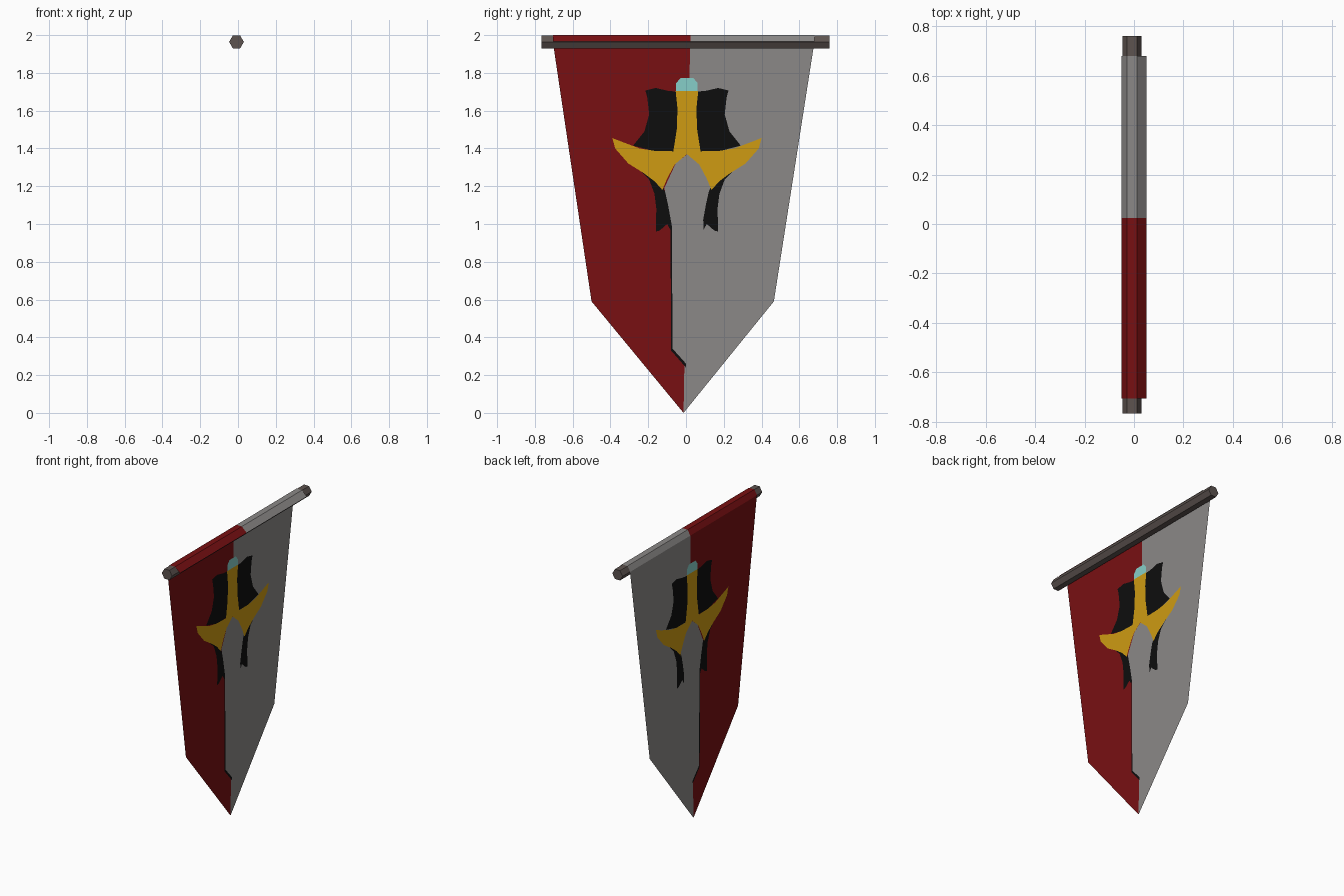
import bpy, bmesh, math

if "Cube" in bpy.data.objects:
    bpy.data.objects.remove(bpy.data.objects["Cube"])

def material(name, rgb):
    m = bpy.data.materials.new(name)
    m.diffuse_color = (*rgb, 1)
    m.use_nodes = True
    m.node_tree.nodes["Principled BSDF"].inputs["Base Color"].default_value = m.diffuse_color
    return m

RED = material("dark_red", (0.19, 0.005, 0.006))
GREY = material("grey", (0.26, 0.25, 0.245))
BLACK = material("black", (0.004, 0.004, 0.004))
GOLD = material("gold", (0.62, 0.33, 0.006))
AQUA = material("pale_aqua", (0.24, 0.62, 0.58))
BROWN = material("rod_brown", (0.11, 0.088, 0.08))

CLOTH_X = -0.048   # cloth hangs against the back of the rod
MID = 0.005        # centre line of the emblem

def make(name, bm, mats):
    me = bpy.data.meshes.new(name)
    bm.to_mesh(me)
    bm.free()
    for m in mats:
        me.materials.append(m)
    ob = bpy.data.objects.new(name, me)
    bpy.context.collection.objects.link(ob)
    return ob

def plate(name, half, mat, lift, sides=(-1, 1), closed=False):
    """Flat emblem piece on both faces of the cloth. Closed: the half
    profile runs from centre line to centre line and joins its mirror."""
    bm = bmesh.new()
    if closed:
        outlines = [half + [(-w, z) for w, z in reversed(half) if w > 1e-6]]
    else:
        outlines = [[(s * w, z) for w, z in half] for s in sides]
    for face_dir in (-1, 1):
        for o in outlines:
            f = bm.faces.new([bm.verts.new((CLOTH_X + face_dir * lift, MID + w, z)) for w, z in o])
            f.normal_update()
            if f.normal.x * face_dir < 0:
                f.normal_flip()
    bmesh.ops.triangulate(bm, faces=bm.faces[:])
    return make(name, bm, [mat])

# Hexagonal rod along y
bm = bmesh.new()
ends = []
for y in (-0.765, 0.76):
    ends.append([bm.verts.new((-0.008 + 0.039 * math.cos(k * math.pi / 3), y,
                               1.964 + 0.039 * math.sin(k * math.pi / 3))) for k in range(6)])
a, b = ends
for k in range(6):
    j = (k + 1) % 6
    bm.faces.new((a[k], a[j], b[j], b[k]))
bm.faces.new(a)
bm.faces.new(b)
bmesh.ops.recalc_face_normals(bm, faces=bm.faces[:])
make("rod", bm, [BROWN])

# Cloth: two coloured halves, folded over the top of the rod
bm = bmesh.new()
fold = [(CLOTH_X - 0.002, 1.965), (-0.029, 2.0), (0.013, 2.0), (0.05, 1.965)]
for idx, (y_out, y_low) in enumerate(((-0.705, -0.5), (0.68, 0.465))):
    f = bm.faces.new([bm.verts.new((CLOTH_X, y, z)) for y, z in
                      ((y_out, 1.965), (y_low, 0.59), (-0.013, 0.0), (0.022, 1.965))])
    f.material_index = idx
    for (x0, z0), (x1, z1) in zip(fold, fold[1:]):
        f = bm.faces.new([bm.verts.new(p) for p in
                          ((x0, y_out, z0), (x1, y_out, z1), (x1, 0.024, z1), (x0, 0.024, z0))])
        f.material_index = idx
        f.normal_update()
        if f.normal.z < 0:
            f.normal_flip()
bmesh.ops.remove_doubles(bm, verts=bm.verts[:], dist=0.0001)
bmesh.ops.triangulate(bm, faces=[f for f in bm.faces if abs(f.normal.x) > 0.99])
make("cloth", bm, [RED, GREY])

# Black wings above the guard
plate("upper_wings", [(0.045, 1.70), (0.10, 1.705), (0.165, 1.72), (0.22, 1.707), (0.21, 1.67),
                      (0.20, 1.58), (0.225, 1.49), (0.285, 1.415), (0.17, 1.385),
                      (0.06, 1.385), (0.04, 1.6)], BLACK, 0.001)
# Black tails below the guard
plate("lower_tails", [(0.13, 1.20), (0.25, 1.285), (0.20, 1.235), (0.172, 1.16), (0.162, 1.08),
                      (0.165, 0.96), (0.145, 0.965), (0.105, 1.0), (0.088, 0.97),
                      (0.085, 1.05), (0.11, 1.16)], BLACK, 0.001)
# Dark edge of the blade on the red side
plate("blade_edge", [(0.11, 1.16), (0.087, 0.99), (0.084, 0.33), (0.005, 0.24),
                     (0.005, 0.5), (0.05, 1.0)], BLACK, 0.0015, sides=(-1,))
# Blade
plate("blade", [(0, 1.368), (0.06, 1.32), (0.12, 1.19), (0.10, 1.10), (0.08, 0.99),
                (0.076, 0.34), (0, 0.255)], GREY, 0.002, closed=True)
# Gold grip and curved guard
plate("hilt", [(0, 1.705), (0.06, 1.705), (0.05, 1.61), (0.054, 1.50), (0.072, 1.385),
               (0.17, 1.387), (0.25, 1.40), (0.33, 1.43), (0.395, 1.455), (0.38, 1.40),
               (0.31, 1.32), (0.23, 1.27), (0.17, 1.225), (0.13, 1.18), (0.105, 1.24),
               (0.065, 1.315), (0, 1.37)], GOLD, 0.003, closed=True)
# Pommel gem
plate("pommel_gem", [(0, 1.772), (0.035, 1.772), (0.057, 1.745), (0.057, 1.705), (0, 1.705)],
      AQUA, 0.003, closed=True)
